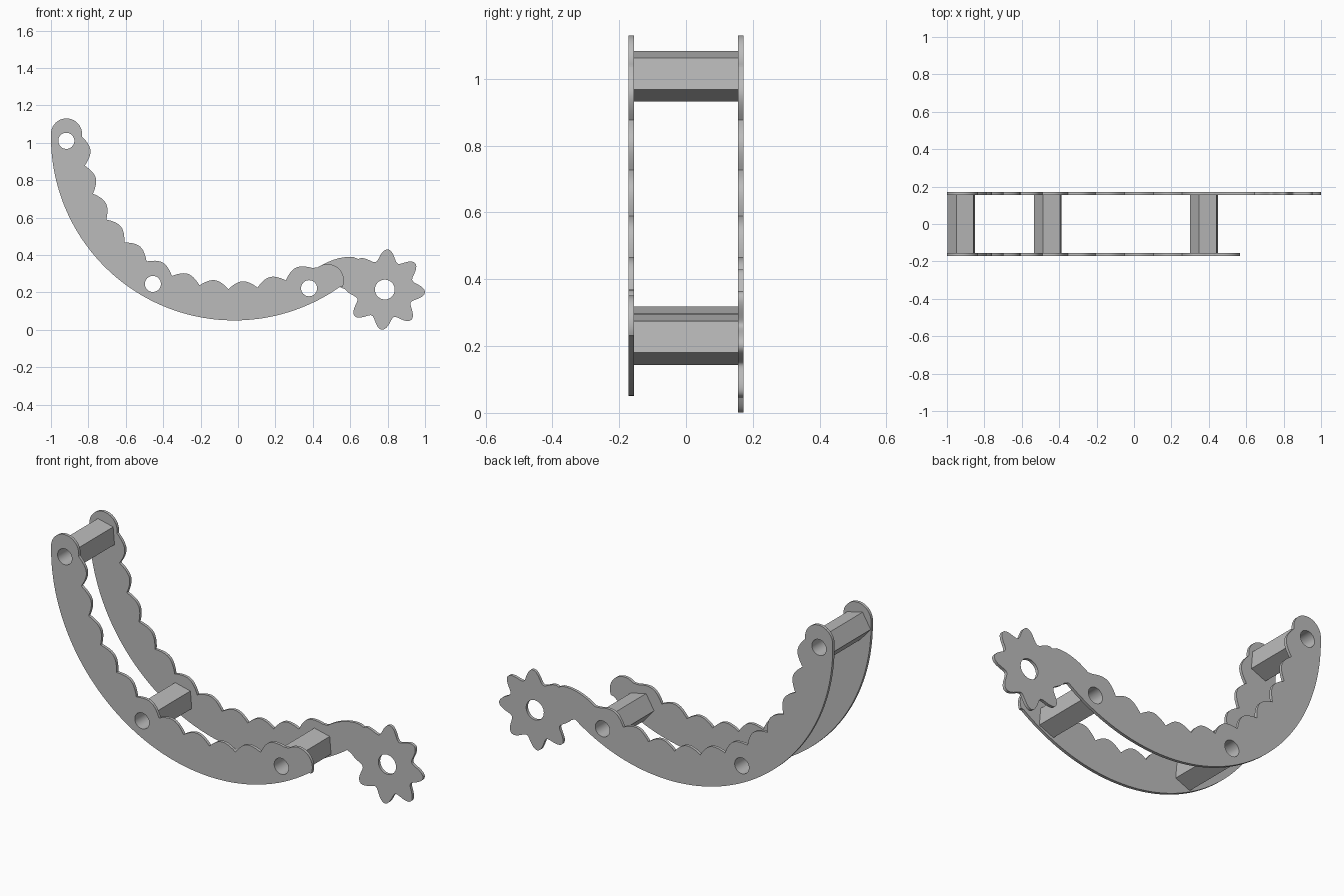
import bpy, bmesh
from math import sin, cos, pi, radians

CX, CZ = -0.02, 1.03            # centre of the curved plates
SPROCKET = (0.785, 0.215)
BARS = [(-0.918, 1.01), (-0.455, 0.245), (0.38, 0.222)]
HOLE_R = 0.043
THICK = 0.016
PLATE_Y = 0.164

if "Cube" in bpy.data.objects:
    bpy.data.objects.remove(bpy.data.objects["Cube"])

grey = bpy.data.materials.new("plain_grey")
grey.use_nodes = True
COLOUR = (0.5, 0.5, 0.5, 1)
grey.diffuse_color = COLOUR
grey.node_tree.nodes["Principled BSDF"].inputs["Base Color"].default_value = COLOUR


def arc(centre, radius, start, end, steps):
    """Points on an arc in the XZ plane, angles in degrees from +x."""
    angles = [radians(start + (end - start) * i / steps) for i in range(steps + 1)]
    return [(centre[0] + radius * cos(a), centre[1] + radius * sin(a)) for a in angles]


def ring(centre, radius, sides, turn=0):
    return arc(centre, radius, turn, turn + 360, sides)[:-1]


def extruded(name, loops, y, depth):
    """Fill the outer loop minus its holes and extrude it along y."""
    curve = bpy.data.curves.new(name + "_profile", "CURVE")
    curve.dimensions = "2D"
    curve.fill_mode = "BOTH"
    curve.extrude = depth / 2
    for loop in loops:
        spline = curve.splines.new("POLY")
        spline.points.add(len(loop) - 1)
        for point, (x, z) in zip(spline.points, loop):
            point.co = (x, z, 0, 1)
        spline.use_cyclic_u = True
    helper = bpy.data.objects.new(name + "_helper", curve)
    bpy.context.collection.objects.link(helper)
    bpy.context.view_layer.update()
    graph = bpy.context.evaluated_depsgraph_get()
    mesh = bpy.data.meshes.new_from_object(helper.evaluated_get(graph))
    bpy.data.objects.remove(helper)

    bm = bmesh.new()
    bm.from_mesh(mesh)
    bmesh.ops.remove_doubles(bm, verts=bm.verts, dist=1e-5)
    bmesh.ops.recalc_face_normals(bm, faces=bm.faces)
    bm.to_mesh(mesh)
    bm.free()
    mesh.name = name
    mesh.materials.clear()
    mesh.materials.append(grey)
    obj = bpy.data.objects.new(name, mesh)
    obj.rotation_euler.x = pi / 2
    obj.location.y = y
    bpy.context.collection.objects.link(obj)
    bpy.ops.object.select_all(action="DESELECT")
    obj.select_set(True)
    bpy.context.view_layer.objects.active = obj
    bpy.ops.object.shade_smooth_by_angle(angle=radians(25))
    return obj


def scallops():
    """Eleven rounded bumps along the inner edge, right to left."""
    steps = 12
    points = []
    for i in range(11 * steps + 1):
        a = radians(-59.2 - 11 * i / steps)
        r = 0.814 - 0.042 * abs(sin(pi * i / steps)) ** 0.9
        points.append((CX + r * cos(a), CZ + r * sin(a)))
    return points


def sprocket_edge(start, end, steps):
    """Eight wavy teeth."""
    points = []
    for i in range(steps + 1):
        deg = start + (end - start) * i / steps
        r = 0.185 + 0.03 * cos(radians(8 * (deg + 4)))
        points += arc(SPROCKET, r, deg, deg, 1)[:1]
    return points


outer_edge = arc((CX, CZ), 0.98, 180, 305.2, 72)
top_cap = arc((-0.917, 1.047), 0.083, -8, 172, 28)
inner_edge = scallops()
holes = [ring(c, HOLE_R, 40) for c in BARS]

# Front plate with a rounded lower end
end_cap = arc((0.479, 0.264), 0.087, -22, 128, 24)
extruded("front_plate", [outer_edge + end_cap + inner_edge + top_cap] + holes,
         -PLATE_Y, THICK)

# Back plate, carrying the toothed wheel on a short arm
arm_top = [(0.62, 0.388), (0.595, 0.39), (0.57, 0.388), (0.54, 0.383),
           (0.51, 0.374), (0.48, 0.362), (0.45, 0.346), (0.425, 0.33)]
wheel = sprocket_edge(180, 491, 200)
extruded("back_plate",
         [outer_edge + wheel + arm_top + inner_edge + top_cap] + holes
         + [ring(SPROCKET, 0.053, 40)], PLATE_Y, THICK)

# Five-sided spacer bars with bored centres
for place, centre, hole in zip(("upper", "middle", "lower"), BARS, holes):
    extruded(place + "_spacer_bar", [ring(centre, 0.08, 5, 41), hole],
             0, 2 * PLATE_Y - THICK)
